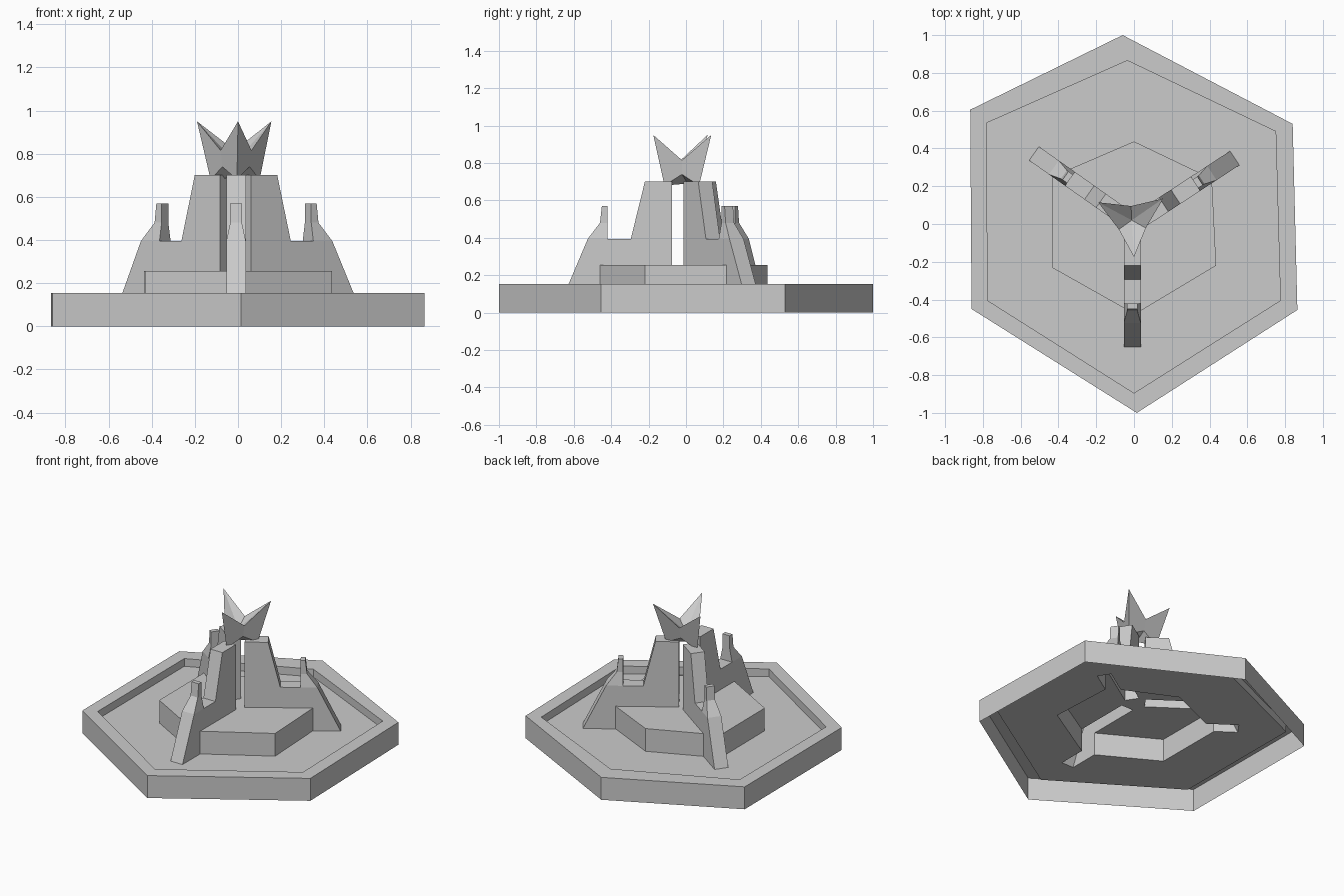
import bpy, bmesh
from math import radians, cos, sin
from mathutils import Vector

if "Cube" in bpy.data.objects:
    bpy.data.objects.remove(bpy.data.objects["Cube"])


def make(name, verts, faces):
    bm = bmesh.new()
    vs = [bm.verts.new(v) for v in verts]
    for f in faces:
        bm.faces.new([vs[i] for i in f])
    bmesh.ops.recalc_face_normals(bm, faces=bm.faces)
    me = bpy.data.meshes.new(name)
    bm.to_mesh(me)
    bm.free()
    ob = bpy.data.objects.new(name, me)
    bpy.context.collection.objects.link(ob)
    return ob


def loft(name, rings):
    # stack of (outline, z) rings, capped at both ends
    n = len(rings[0][0])
    verts = [(x, y, z) for ring, z in rings for x, y in ring]
    faces = [(k * n + i, k * n + (i + 1) % n, k * n + n + (i + 1) % n, k * n + n + i)
             for k in range(len(rings) - 1) for i in range(n)]
    last = (len(rings) - 1) * n
    faces += [tuple(range(n)), tuple(range(last, last + n))]
    return make(name, verts, faces)


# hexagonal basin with raised rim
outer = [(-.06, 1), (.84, .53), (.865, -.455), (.015, -1), (-.86, -.45), (-.867, .605)]
inner = [(-.035, .865), (.75, .49), (.775, -.405), (0, -.895), (-.775, -.405), (-.78, .535)]
basin = loft("basin", [(outer, 0), (outer, .153), (inner, .153), (inner, .1)])

# inner pedestal
hexa = [(0, .437), (.412, .24), (.435, -.22), (.005, -.478), (-.432, -.232), (-.435, .25)]
parts = [loft("pedestal", [(hexa, .05), (hexa, .255)])]

# three stepped fins with a narrow tooth: (radius, z, half width)
W, N = .045, .027
PROFILE = [(.075, .04, W), (.075, .7, W), (.22, .7, W), (.295, .395, W), (.42, .395, W),
           (.42, .48, N), (.42, .57, N), (.45, .57, N), (.46, .48, N), (.525, .395, W),
           (.65, .1, W), (.65, .04, W)]
SIDES = [(0, 1, 2, 3, 4, 9, 10, 11), (4, 5, 8, 9), (5, 6, 7, 8)]


def fin(name, angle, shift, dx):
    c, s = cos(radians(angle)), sin(radians(angle))
    n = len(PROFILE)
    verts = []
    for side in (1, -1):
        for r, z, w in PROFILE:
            q = r + shift * (.4 if r > .6 else 1)
            verts.append((c * q - s * w * side + dx, s * q + c * w * side, z))
    faces = [(i, (i + 1) % n, n + (i + 1) % n, n + i) for i in range(n)]
    for f in SIDES:
        faces += [f, tuple(i + n for i in f)]
    return make(name, verts, faces)


parts += [fin("front_fin", -90, 0, -.009),
          fin("right_fin", 33.2, -.032, 0),
          fin("left_fin", 144.8, -.006, 0)]

# fuse the parts into one open-bottomed shell
bpy.context.view_layer.objects.active = basin
for p in parts:
    m = basin.modifiers.new("fuse", 'BOOLEAN')
    m.operation, m.solver, m.object = 'UNION', 'EXACT', p
    bpy.ops.object.modifier_apply(modifier=m.name)
    bpy.data.objects.remove(p)
basin.name = "basin_with_fins"
bm = bmesh.new()
bm.from_mesh(basin.data)
under = [f for f in bm.faces if all(v.co.z < .001 for v in f.verts)]
bmesh.ops.delete(bm, geom=under, context='FACES')
bm.to_mesh(basin.data)
bm.free()

# three-pointed crown: tips, lower corners, upper and lower notches, two centres
tips = [Vector(v) for v in ((0, -.175, .95), (.155, .135, .95), (-.19, .115, .95))]
lows = [Vector(v) for v in ((-.005, -.115, .68), (.1, .07, .68), (-.127, .06, .68))]
ups, downs = [], []
for i in range(3):
    j = (i + 1) % 3
    t, l = (tips[i] + tips[j]) / 2, (lows[i] + lows[j]) / 2
    ups.append(l.lerp(t, .5))
    downs.append(l.lerp(t, .22))
verts = tips + lows + ups + downs + [Vector((-.012, .02, .76)), Vector((-.012, .01, .69))]
faces = []
for i in range(3):
    j = (i + 1) % 3
    faces += [(i, 3 + i, 9 + i, 6 + i), (6 + i, 9 + i, 3 + j, j),
              (i, 6 + i, 12), (6 + i, j, 12),
              (3 + i, 9 + i, 13), (9 + i, 3 + j, 13)]
make("crown", verts, faces)
